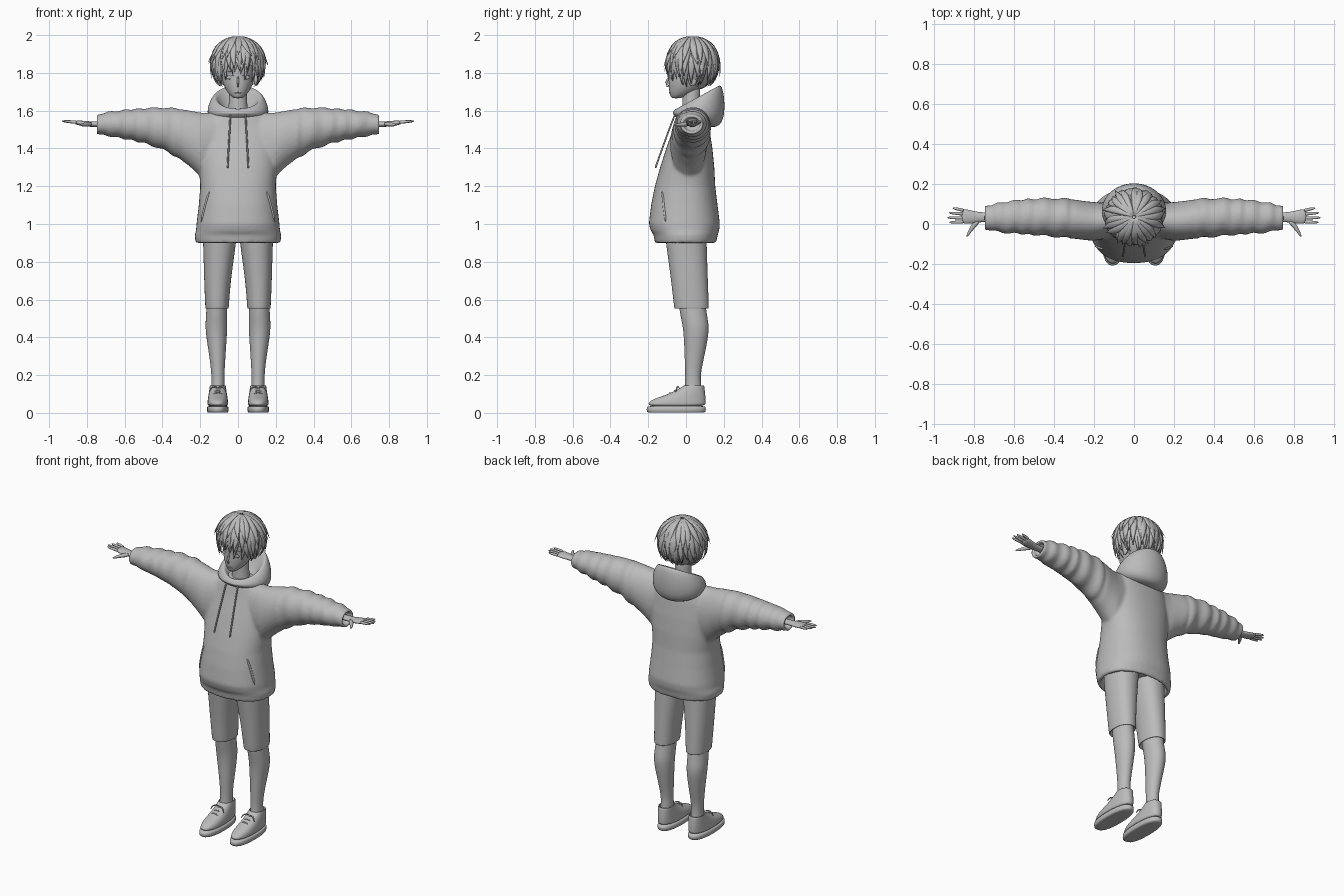
import bpy, bmesh, random
from math import sin, cos, pi, radians, copysign
from mathutils import Vector, Matrix

random.seed(4)
if "Cube" in bpy.data.objects:
    bpy.data.objects.remove(bpy.data.objects["Cube"])

grey = bpy.data.materials.new("plain grey")
grey.use_nodes = True
grey.diffuse_color = (0.5, 0.5, 0.5, 1)
grey.node_tree.nodes["Principled BSDF"].inputs["Base Color"].default_value = (0.5, 0.5, 0.5, 1)


def power(v, p):
    return copysign(abs(v) ** (2 / p), v)


def zring(z, rx, y0, y1, cx=0, slope=0, p=2.0, n=20):
    """Horizontal cross-section, tilted front to back by slope."""
    yc, ry = (y0 + y1) / 2, (y1 - y0) / 2
    ring = []
    for i in range(n):
        a = 2 * pi * i / n
        dy = ry * power(sin(a), p)
        ring.append((cx + rx * power(cos(a), p), yc + dy, z + slope * dy))
    return ring


def xring(x, z0, z1, y0, y1, n=20):
    """Cross-section of a part that runs along x."""
    return [(x, (y0 + y1) / 2 + (y1 - y0) / 2 * cos(2 * pi * i / n),
             (z0 + z1) / 2 + (z1 - z0) / 2 * sin(2 * pi * i / n)) for i in range(n)]


def skin(bm, rings):
    """Closed skin over a row of rings."""
    rows = [[bm.verts.new(co) for co in ring] for ring in rings]
    n = len(rows[0])
    for a, b in zip(rows, rows[1:]):
        for i in range(n):
            j = (i + 1) % n
            bm.faces.new((a[i], a[j], b[j], b[i]))
    bm.faces.new(rows[0][::-1])
    bm.faces.new(rows[-1])


def sweep(bm, pts, radii, flat=1.0, centre=(0, 0.3, 0), n=6):
    """Tapered strand along points; its thin side faces away from centre."""
    pts = [Vector(p) for p in pts]
    rings = []
    for i, p in enumerate(pts):
        t = (pts[min(i + 1, len(pts) - 1)] - pts[max(i - 1, 0)]).normalized()
        side = t.cross(p - Vector(centre)).normalized()
        out = side.cross(t)
        rings.append([p + radii[i] * (side * cos(2 * pi * k / n) + out * flat * sin(2 * pi * k / n))
                      for k in range(n)])
    skin(bm, rings)


def ball(bm, pos, size):
    bmesh.ops.create_uvsphere(bm, u_segments=20, v_segments=12, radius=1,
                              matrix=Matrix.Translation(pos) @ Matrix.Diagonal((*size, 1)))


def finish(name, bm, subsurf=0, mirror=False):
    bmesh.ops.recalc_face_normals(bm, faces=bm.faces)
    me = bpy.data.meshes.new(name)
    bm.to_mesh(me)
    bm.free()
    me.materials.append(grey)
    me.shade_smooth()
    ob = bpy.data.objects.new(name, me)
    bpy.context.scene.collection.objects.link(ob)
    if mirror:
        ob.modifiers.new("Mirror", 'MIRROR')
    if subsurf:
        m = ob.modifiers.new("Subdivision", 'SUBSURF')
        m.levels = m.render_levels = subsurf
    return ob


def loft(name, rings, subsurf=2, mirror=False):
    bm = bmesh.new()
    skin(bm, rings)
    return finish(name, bm, subsurf, mirror)


def table(rows, v):
    """Linear interpolation in rows that start with a rising key."""
    for a, b in zip(rows, rows[1:]):
        if v <= b[0]:
            f = (v - a[0]) / (b[0] - a[0])
            return [p + (q - p) * f for p, q in zip(a[1:], b[1:])]
    return rows[-1][1:]


# Hoodie: torso and sleeves fused into one cloth surface
torso = [(0.90, .225, -.165, .16), (0.945, .23, -.172, .168), (0.96, .223, -.185, .175),
         (1.0, .22, -.197, .18), (1.1, .208, -.185, .167), (1.2, .2, -.165, .155),
         (1.3, .207, -.137, .15), (1.4, .21, -.105, .14), (1.5, .195, -.07, .125),
         (1.57, .16, -.05, .11), (1.605, .1, -.02, .09)]
sleeve = [(.08, 1.25, 1.59, -.06, .1), (.2, 1.25, 1.59, -.085, .11), (.25, 1.3, 1.6, -.08, .115),
          (.31, 1.345, 1.61, -.072, .125), (.38, 1.385, 1.618, -.065, .13), (.47, 1.42, 1.615, -.058, .128),
          (.57, 1.445, 1.607, -.05, .122), (.68, 1.462, 1.597, -.042, .108),
          (.70, 1.474, 1.587, -.034, .094), (.748, 1.474, 1.58, -.032, .092)]
bm = bmesh.new()
hem = [zring(z, .2, -.145, .14, p=2.3, n=40) for z in (.95, .9)]
skin(bm, hem + [zring(*r, p=2.3, n=40) for r in torso])
for s in (1, -1):
    rings = []
    for i in range(35):
        x = .08 + .668 * i / 34
        z0, z1, y0, y1 = table(sleeve, x)
        w = .006 * sin(x * 75 + sin(x * 23)) if .3 < x < .69 else 0
        rings.append(xring(s * x, z0 - w, z1 + w * .8, y0 + w, y1 + w, 28))
    rings += [xring(s * x, 1.492, 1.564, -.014, .076, 28) for x in (.748, .71)]
    skin(bm, rings)
hoodie = finish("hoodie", bm)
m = hoodie.modifiers.new("Fuse", 'REMESH')
m.mode, m.voxel_size, m.use_smooth_shade = 'VOXEL', 0.009, True
m = hoodie.modifiers.new("Soften", 'SMOOTH')
m.factor, m.iterations = 0.5, 8

# Hood lying open on the shoulders
loft("hood", [zring(1.58, .06, -.01, .08, slope=.2), zring(1.62, .085, -.03, .13, slope=.4),
              zring(1.67, .115, -.045, .165, slope=.55), zring(1.675, .13, -.06, .187, slope=.55),
              zring(1.635, .16, -.075, .205, slope=.35), zring(1.575, .168, -.07, .208, slope=-.05),
              zring(1.535, .135, -.055, .175, slope=-.25), zring(1.53, .06, -.02, .1, slope=-.2)])

# Drawstrings and pocket openings
bm = bmesh.new()
sweep(bm, [(.04, -.05, 1.6), (.042, -.075, 1.54), (.048, -.115, 1.43), (.055, -.158, 1.31), (.055, -.162, 1.295)],
      [.005, .005, .005, .005, .006], n=8)
finish("drawstrings", bm, 1, True)
bm = bmesh.new()
path = []
for i in range(9):
    f = i / 8
    x, z = .15 + .045 * f ** .8, 1.175 - .165 * f
    rx, y0, y1 = table(torso, z)
    path.append((x, (y0 + y1) / 2 - (y1 - y0) / 2 * (1 - (x / rx) ** 2.3) ** (1 / 2.3), z))
sweep(bm, path, [.002] + [.007] * 7 + [.002])
finish("pocket_edges", bm, 1, True)

# Head, neck and face
loft("head", [zring(*r) for r in (
    (1.665, .02, -.074, -.03), (1.675, .036, -.083, 0), (1.70, .06, -.09, .06), (1.74, .08, -.094, .1),
    (1.79, .093, -.092, .14), (1.85, .1, -.1, .15), (1.92, .095, -.08, .14), (1.96, .05, -.03, .09))])
loft("neck", [zring(1.52, .07, -.03, .1), zring(1.6, .052, -.02, .075),
              zring(1.68, .046, -.02, .075), zring(1.76, .05, -.02, .08)], 1)
bm = bmesh.new()
sweep(bm, [(0, -.088, 1.785), (0, -.098, 1.762), (0, -.107, 1.742), (0, -.104, 1.733), (0, -.09, 1.729)],
      [.004, .006, .009, .01, .006], n=8)
finish("nose", bm, 1)
bm = bmesh.new()
for z, r in ((1.7, .0025), (1.694, .003)):
    sweep(bm, [(-.022, -.08, z), (-.01, -.087, z), (0, -.089, z - .001), (.01, -.087, z), (.022, -.08, z)],
          [.0005, r, r, r, .0005])
finish("lips", bm, 1)
bm = bmesh.new()
ball(bm, (.042, -.076, 1.776), (.02, .005, .01))
finish("eyes", bm, 0, True)
bm = bmesh.new()
for z, r in ((1.786, .003), (1.806, .0025)):
    sweep(bm, [(.018, -.089, z - .004), (.03, -.086, z + .001), (.045, -.08, z + .003), (.066, -.062, z - .002)],
          [.001, r, r, .001])
finish("eyelids_and_brows", bm, 1, True)
bm = bmesh.new()
ball(bm, (.095, .035, 1.762), (.011, .022, .032))
finish("ears", bm, 0, True)

# Hair: a cap, then layered tapered locks from the crown
C = Vector((0, .035, 1.845))
bm = bmesh.new()
ball(bm, C, (.13, .132, .14))
bmesh.ops.bisect_plane(bm, geom=bm.verts[:] + bm.edges[:] + bm.faces[:], plane_co=(0, -.1, 1.86),
                       plane_no=(0, .15, .18), clear_inner=True)
finish("hair_cap", bm)
bm = bmesh.new()
for count, length, lift, width in ((34, 1.0, 0, .022), (28, .86, .005, .022), (20, .62, .009, .02)):
    for k in range(count):
        a = 2 * pi * (k + random.uniform(-.3, .3)) / count
        front = max(0, -sin(a))
        end = radians(146 - 33 * front ** 2.5 + random.uniform(-7, 6)) * length
        twist, flick = random.uniform(-.22, .22), random.uniform(0, .022)
        pts, radii = [], []
        for i in range(10):
            t = i / 9
            th = .06 + (end - .06) * t
            h = sin(th) if th < pi / 2 else 1 - .42 * ((th - pi / 2) / (pi / 3)) ** 2 * (1 - .6 * front)
            b, r = a + twist * t * t, .133 + lift + flick * t ** 5
            pts.append(C + Vector((cos(b) * r * h * 1.02, sin(b) * r * h, (.14 + lift * .8) * cos(th))))
            radii.append(width * (.25 + .75 * sin(pi * min(t, .62) / 1.24)) * min(1, (1 - t) * 2.4 + .03))
        sweep(bm, pts, radii, .4, C)
finish("hair_locks", bm)

# Hands
loft("palms", [xring(*r, n=12) for r in (
    (.69, 1.51, 1.545, .008, .06), (.765, 1.513, 1.543, .01, .058), (.8, 1.515, 1.545, .002, .066),
    (.84, 1.521, 1.549, -.002, .076), (.865, 1.527, 1.548, .004, .074))], 1, True)
bm = bmesh.new()
for y0, y1, tip in ((.068, .08, .908), (.05, .056, .926), (.03, .032, .934), (.011, .008, .924)):
    pts = [Vector((.85, y0, 1.538)).lerp(Vector((tip, y1, 1.545)), f) for f in (0, .3, .6, .9, 1)]
    sweep(bm, pts, [.0095, .009, .008, .006, .002], centre=(.88, .03, 1), n=8)
sweep(bm, [(.775, .02, 1.53), (.8, -.005, 1.528), (.818, -.03, 1.526), (.832, -.055, 1.524), (.836, -.064, 1.524)],
      [.012, .014, .01, .007, .002], centre=(.8, .03, 1), n=8)
finish("fingers", bm, 1, True)

# Legs and shorts
loft("shorts", [zring(*r, cx, p=2.2) for r, cx in (
    ((.62, .045, -.03, .1), .111), ((.552, .052, -.05, .112), .111), ((.55, .062, -.062, .122), .111),
    ((.56, .063, -.064, .122), .111), ((.7, .071, -.08, .117), .109), ((.85, .084, -.1, .112), .1),
    ((.95, .092, -.115, .11), .096), ((1.02, .09, -.1, .1), .09))], 2, True)
loft("lower_legs", [zring(*r, cx) for r, cx in (
    ((.66, .055, -.045, .1), .11), ((.55, .055, -.038, .105), .112), ((.47, .059, -.02, .122), .115),
    ((.41, .056, -.012, .12), .114), ((.3, .043, -.008, .098), .109), ((.2, .034, -.004, .075), .106),
    ((.14, .035, -.005, .082), .106), ((.07, .035, -.02, .085), .106))], 2, True)

# Shoes with a stepped sole, collar and laces
loft("shoe_soles", [zring(z, rx, y0, y1, .107, p=2.4, n=28) for z, rx, y0, y1 in (
    (.001, .05, -.2, .098), (.001, .057, -.209, .105), (.035, .058, -.21, .107), (.036, .05, -.2, .1))], 1, True)
loft("shoe_uppers", [zring(*r, .107, p=2.3, n=28) for r in (
    (.03, .054, -.204, .103), (.055, .055, -.2, .104), (.073, .053, -.175, .104), (.092, .05, -.115, .103),
    (.115, .046, -.06, .1), (.14, .043, -.016, .098), (.148, .041, -.01, .093),
    (.142, .037, -.005, .087), (.11, .033, 0, .08))], 2, True)
bm = bmesh.new()
for y, z in ((-.035, .128), (-.06, .117), (-.085, .107)):
    sweep(bm, [(.075, y, z - .018), (.09, y, z - .002), (.107, y, z + .002), (.124, y, z - .002), (.139, y, z - .018)],
          [.004] * 5)
for s in (1, -1):
    sweep(bm, [(.107, -.035, .133), (.107 + s * .02, -.045, .142), (.107 + s * .04, -.05, .13),
               (.107 + s * .046, -.055, .108)], [.004, .005, .005, .003])
finish("shoe_laces", bm, 1, True)
